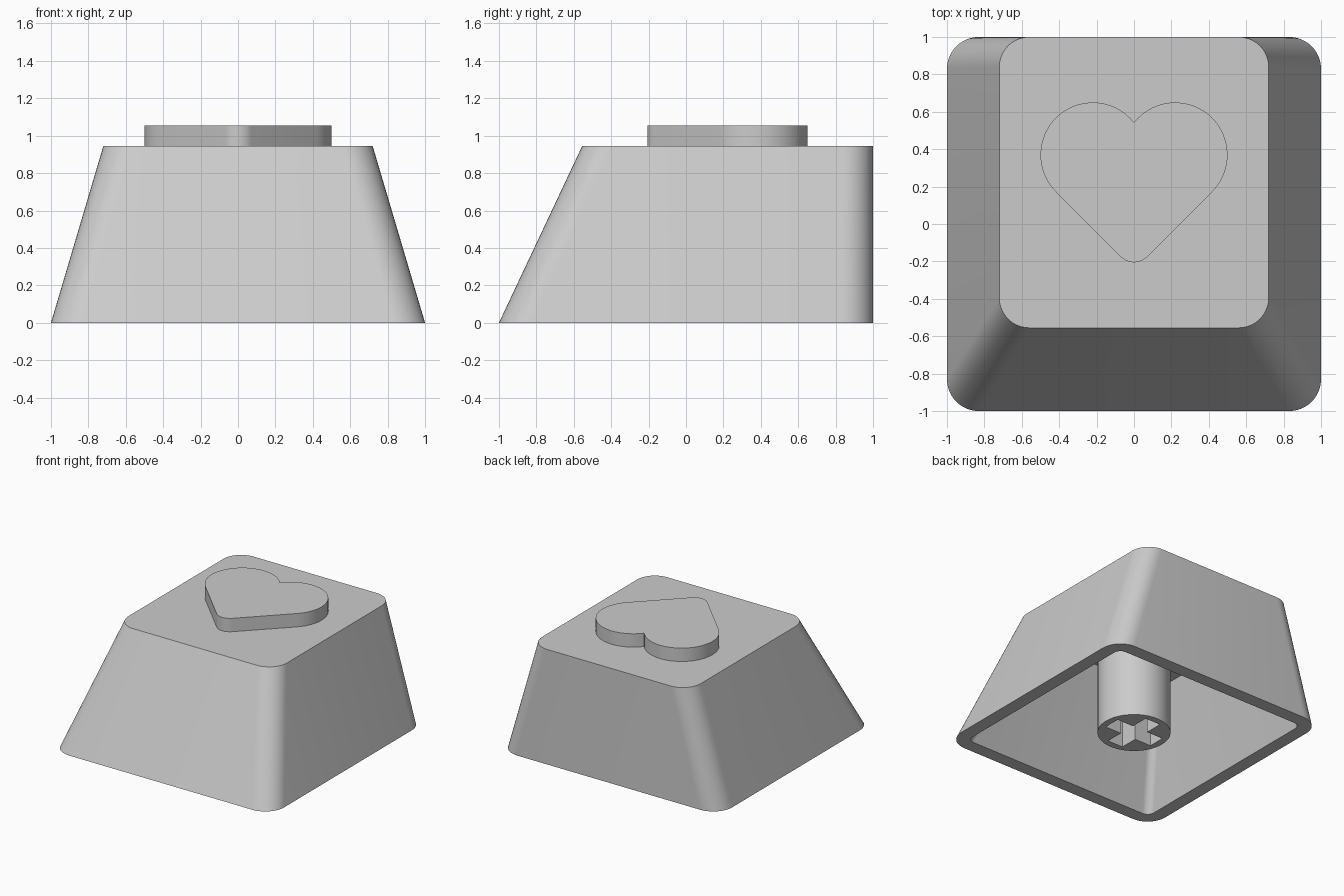
import bpy, bmesh
from math import radians, degrees, acos, cos, sin

cube = bpy.data.objects.get("Cube")
if cube:
    bpy.data.objects.remove(cube, do_unlink=True)

GREY = (0.6, 0.6, 0.6, 1.0)
plastic = bpy.data.materials.new("light grey plastic")
plastic.use_nodes = True
plastic.diffuse_color = GREY
plastic.node_tree.nodes["Principled BSDF"].inputs["Base Color"].default_value = GREY


def arc(cx, cy, r, start, end, steps):
    """Points along an arc, angles in degrees."""
    angles = [radians(start + (end - start) * i / steps) for i in range(steps + 1)]
    return [(cx + r * cos(a), cy + r * sin(a)) for a in angles]


def rounded_rect(half_x, front, back, r):
    corners = [(half_x - r, back - r), (r - half_x, back - r),
               (r - half_x, front + r), (half_x - r, front + r)]
    points = []
    for i, (cx, cy) in enumerate(corners):
        points += arc(cx, cy, r, 90 * i, 90 * i + 90, 10)
    return points


def loft(name, sections):
    """Skin a stack of (outline, height) sections and cap both ends."""
    bm = bmesh.new()
    loops = [[bm.verts.new((x, y, z)) for x, y in outline] for outline, z in sections]
    n = len(loops[0])
    for a, b in zip(loops, loops[1:]):
        for i in range(n):
            j = (i + 1) % n
            bm.faces.new((a[i], a[j], b[j], b[i]))
    bm.faces.new(loops[0])
    bm.faces.new(loops[-1])
    bmesh.ops.recalc_face_normals(bm, faces=bm.faces)
    mesh = bpy.data.meshes.new(name)
    bm.to_mesh(mesh)
    bm.free()
    mesh.materials.append(plastic)
    obj = bpy.data.objects.new(name, mesh)
    bpy.context.collection.objects.link(obj)
    return obj


def activate(obj):
    bpy.ops.object.select_all(action='DESELECT')
    obj.select_set(True)
    bpy.context.view_layer.objects.active = obj


# Hollow tapered shell with an upright back wall
shell = loft("key_shell", [
    (rounded_rect(0.64, -0.5, 0.89, 0.06), 0.83),
    (rounded_rect(0.89, -0.89, 0.89, 0.06), 0.0),
    (rounded_rect(1.0, -1.0, 1.0, 0.17), 0.0),
    (rounded_rect(0.72, -0.555, 1.0, 0.16), 0.945),
])

# Raised heart: right half outline, then its mirror
cleft_angle = degrees(acos(-0.22 / 0.28))
half = arc(0, -0.105, 0.1, -90, -45, 6) + arc(0.22, 0.37, 0.28, -45, cleft_angle, 28)
outline = half + [(-x, y) for x, y in reversed(half[1:-1])]
heart = loft("raised_heart", [(outline, 0.94), (outline, 1.055)])

# Mounting stem under the ceiling
ring = arc(0, 0, 0.275, 0, 360, 48)[:-1]
stem = loft("mounting_stem", [(ring, 0.0), (ring, 0.84)])

# Cross-shaped socket cut into the stem
L, W = 0.22, 0.07
arm = [(L, -W), (L, W), (W, W)]
cross = []
for c, s in [(1, 0), (0, 1), (-1, 0), (0, -1)]:
    cross += [(x * c - y * s, x * s + y * c) for x, y in arm]
cutter = loft("socket_cutter", [(cross, -0.1), (cross, 0.45)])
cutter.hide_render = True
cut = stem.modifiers.new("socket", 'BOOLEAN')
cut.operation = 'DIFFERENCE'
cut.solver = 'EXACT'
cut.object = cutter
activate(stem)
bpy.ops.object.modifier_apply(modifier=cut.name)
bpy.data.objects.remove(cutter, do_unlink=True)

# Smooth rounded corners, keep edges crisp
for obj in (shell, heart, stem):
    activate(obj)
    bpy.ops.object.shade_smooth_by_angle(angle=radians(30))
